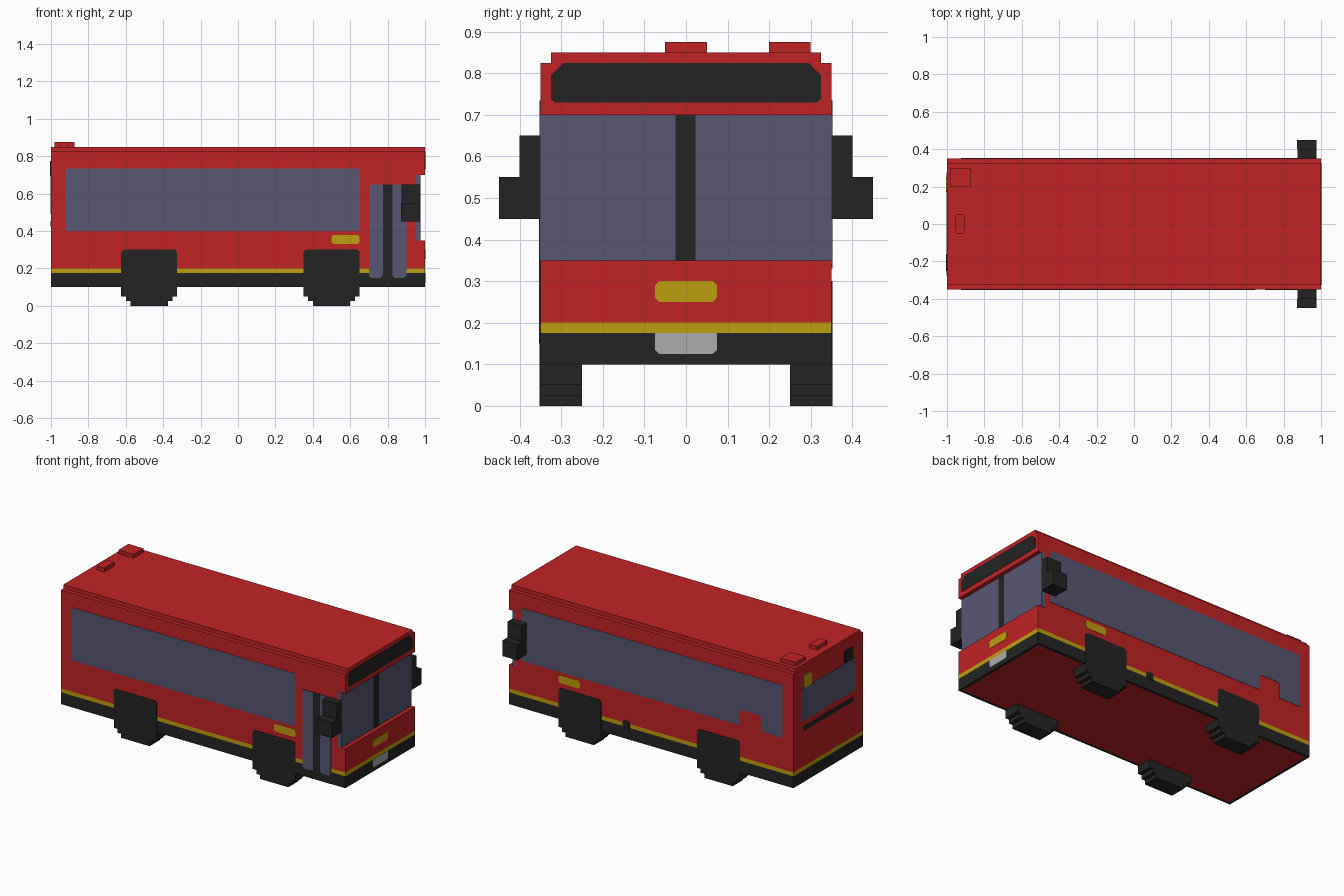
import bpy, bmesh

cube = bpy.data.objects.get("Cube")
if cube:
    bpy.data.objects.remove(cube, do_unlink=True)


def material(name, rgb):
    """Flat material from an sRGB 0-255 colour."""
    lin = [((c / 255 + 0.055) / 1.055) ** 2.4 for c in rgb]
    m = bpy.data.materials.new(name)
    m.use_nodes = True
    m.diffuse_color = (*lin, 1)
    bsdf = m.node_tree.nodes["Principled BSDF"]
    bsdf.inputs["Base Color"].default_value = (*lin, 1)
    bsdf.inputs["Roughness"].default_value = 0.8
    return m


RED = material("red paint", (193, 35, 37))
DARK = material("dark rubber", (36, 36, 36))
GLASS = material("blue grey glass", (88, 87, 115))
YELLOW = material("yellow trim", (190, 157, 16))
GREY = material("light grey", (172, 172, 170))


def rect(u0, u1, v0, v1, low=0, high=0):
    """Rectangle outline with optional cut corners at the bottom and top."""
    pts = [(u0 + low, v0), (u1 - low, v0)]
    pts += [(u1, v0 + low)] if low else []
    pts += [(u1, v1 - high)] if high else []
    pts += [(u1 - high, v1), (u0 + high, v1)]
    pts += [(u0, v1 - high)] if high else []
    pts += [(u0, v0 + low)] if low else []
    return pts


def prism(name, pts, axis, a, b, *mats):
    """Extrude an outline from a to b: (x, z) along y, or (y, z) along x."""
    bm = bmesh.new()

    def ring(d):
        return [bm.verts.new((u, d, v) if axis == "y" else (d, u, v)) for u, v in pts]

    r0, r1 = ring(a), ring(b)
    bm.faces.new(r0)
    bm.faces.new(r1)
    for i in range(len(pts)):
        j = (i + 1) % len(pts)
        bm.faces.new((r0[i], r0[j], r1[j], r1[i]))
    bmesh.ops.recalc_face_normals(bm, faces=bm.faces)
    me = bpy.data.meshes.new(name)
    bm.to_mesh(me)
    bm.free()
    ob = bpy.data.objects.new(name, me)
    bpy.context.collection.objects.link(ob)
    for m in mats:
        me.materials.append(m)
    return ob


T = 0.002  # thickness of painted plates


def side_plate(name, pts, s, mat, layer=1):
    return prism(name, pts, "y", s * 0.35, s * (0.35 + T * layer), mat)


def end_plate(name, pts, x, mat, layer=1):
    d = T * layer if x > 0 else -T * layer
    return prism(name, pts, "x", x, x + d, mat)


# Body shell with the recessed windscreen
outline = [(-1, 0.1), (1, 0.1), (1, 0.35), (0.975, 0.35),
           (0.975, 0.7), (1, 0.7), (1, 0.825), (-1, 0.825)]
body = prism("body", outline, "y", -0.35, 0.35, RED, DARK, YELLOW, GLASS)
bm = bmesh.new()
bm.from_mesh(body.data)
for z in (0.175, 0.2):
    bmesh.ops.bisect_plane(bm, geom=bm.verts[:] + bm.edges[:] + bm.faces[:],
                           plane_co=(0, 0, z), plane_no=(0, 0, 1))
# Colours by height: skirt, stripe, paint; the recessed face is glass
for f in bm.faces:
    c = f.calc_center_median()
    f.material_index = 1 if c.z < 0.175 else 2 if c.z < 0.2 else 0
    if f.normal.x > 0.9 and 0.35 < c.z < 0.7:
        f.material_index = 3
# Red floor inside the dark rim
floor = [f for f in bm.faces if f.normal.z < -0.9 and f.calc_center_median().z < 0.11]
bmesh.ops.inset_region(bm, faces=floor, thickness=0.025)
for f in floor:
    f.material_index = 0
bm.to_mesh(body.data)
bm.free()

# Roof and roof vents
prism("roof", rect(-0.325, 0.325, 0.825, 0.85), "x", -1, 1, RED)
prism("roof_hatch", rect(0.2, 0.3, 0.85, 0.875), "x", -0.98, -0.875, RED)
prism("roof_vent", rect(-0.05, 0.05, 0.85, 0.875), "x", -0.955, -0.905, RED)

# Parts repeated on both sides
for s, side in ((-1, "right"), (1, "left")):
    # Stepped wheels with arches
    for cx, end in ((-0.475, "rear"), (0.5, "front")):
        half = [(0.1, 0), (0.1, 0.025), (0.125, 0.025), (0.125, 0.05),
                (0.15, 0.05), (0.15, 0.288), (0.138, 0.3)]
        pts = [(cx + x, z) for x, z in half] + [(cx - x, z) for x, z in reversed(half)]
        prism(f"{end}_{side}_wheel", pts, "y", s * 0.25, s * (0.35 + T), DARK)
    # Mirrors
    prism(f"{side}_mirror_arm", rect(0.875, 0.975, 0.45, 0.65), "y", s * 0.35, s * 0.4, DARK)
    prism(f"{side}_mirror", rect(0.872, 0.975, 0.45, 0.55), "y", s * 0.4, s * 0.45, DARK)
    # Indicator and windscreen edge
    side_plate(f"{side}_indicator", rect(0.5, 0.65, 0.33, 0.38, 0.01, 0.01), s, YELLOW)
    side_plate(f"{side}_windscreen_edge", rect(0.95, 0.975, 0.35, 0.7), s, GLASS)

# Right side window and folding door
side_plate("right_window", rect(-0.925, 0.65, 0.4, 0.735), -1, GLASS)
side_plate("door_frame", rect(0.7, 0.9, 0.1, 0.65), -1, DARK)
side_plate("door_rear_panel", rect(0.7, 0.775, 0.15, 0.65, 0.012), -1, GLASS, 2)
side_plate("door_front_panel", rect(0.825, 0.9, 0.15, 0.65, 0.012), -1, GLASS, 2)

# Left side window with the raised step, and fuel cap
side_plate("left_window", [(-0.925, 0.4), (-0.775, 0.4), (-0.775, 0.49), (-0.763, 0.5),
                           (-0.637, 0.5), (-0.625, 0.49), (-0.625, 0.4), (0.91, 0.4),
                           (0.91, 0.735), (-0.925, 0.735)], 1, GLASS)
side_plate("fuel_cap", rect(0.15, 0.2, 0.17, 0.215, 0, 0.01), 1, DARK)

# Nose details
end_plate("destination_panel", [(-0.315, 0.73), (0.315, 0.73), (0.325, 0.738), (0.325, 0.795),
                                (0.295, 0.825), (-0.295, 0.825), (-0.325, 0.795),
                                (-0.325, 0.738)], 1, DARK)
end_plate("windscreen_divider", rect(-0.025, 0.023, 0.35, 0.7), 0.975, DARK)
end_plate("nose_badge", rect(-0.075, 0.075, 0.25, 0.3, 0.01, 0.01), 1, YELLOW)
end_plate("front_plate", rect(-0.075, 0.075, 0.125, 0.175, 0.01), 1, GREY)

# Tail details
end_plate("rear_window", rect(-0.275, 0.275, 0.49, 0.695), -1, GLASS)
end_plate("rear_grille", rect(-0.25, 0.25, 0.425, 0.453, 0.005, 0.005), -1, DARK)
end_plate("rear_lamp", rect(0.17, 0.25, 0.695, 0.775, 0.01, 0.01), -1, YELLOW, 2)
end_plate("rear_panel", rect(-0.25, -0.16, 0.695, 0.775, 0.01, 0.01), -1, DARK, 2)
